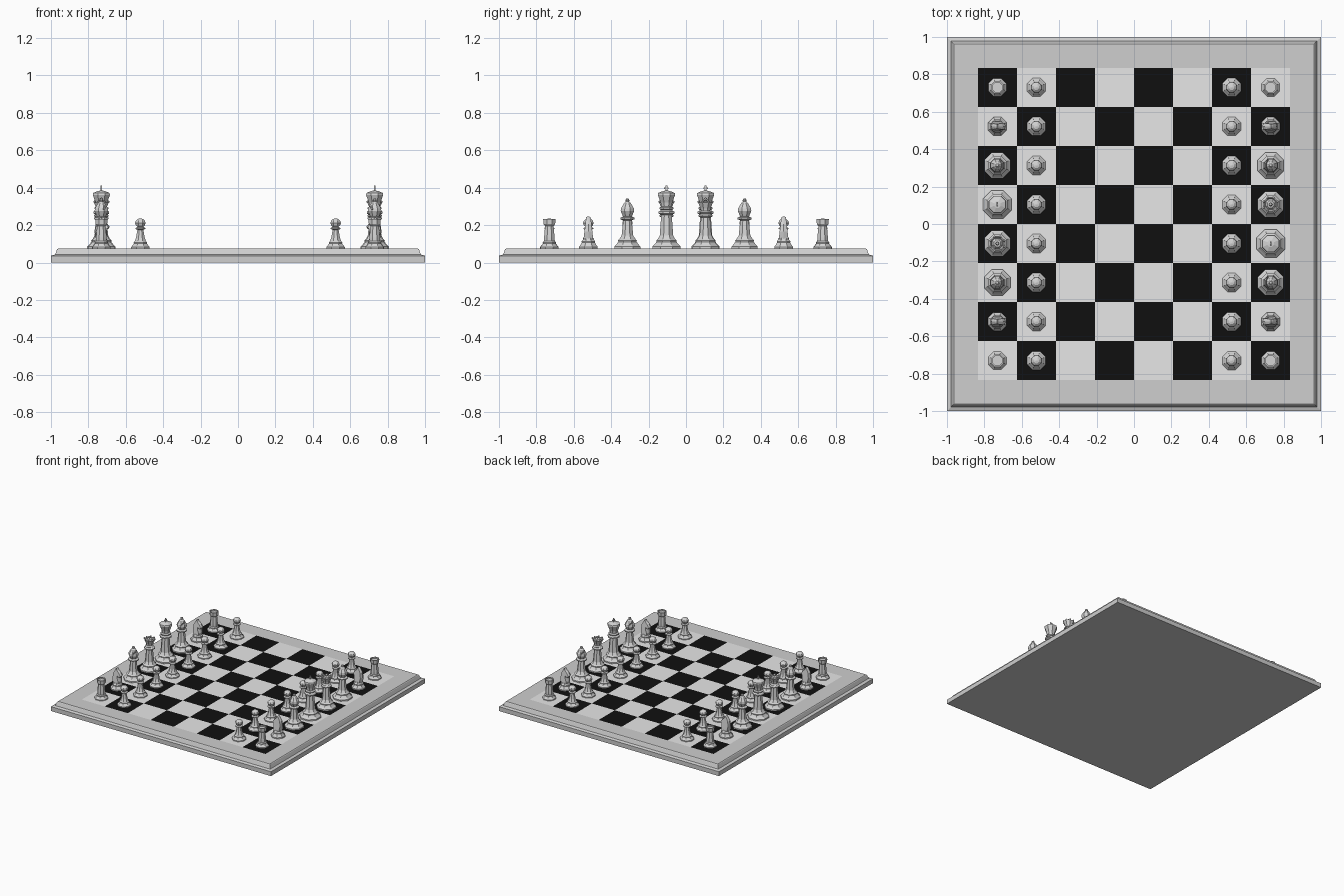
import bpy, bmesh, math
from mathutils import Matrix, Vector

if "Cube" in bpy.data.objects:
    bpy.data.objects.remove(bpy.data.objects["Cube"])

def mat(name, v):
    m = bpy.data.materials.new(name)
    m.diffuse_color = (v, v, v, 1)
    m.use_nodes = True
    m.node_tree.nodes["Principled BSDF"].inputs["Base Color"].default_value = m.diffuse_color
    return m

FRAME, LIGHT, DARK, PIECE = (mat("frame grey", 0.62), mat("light square", 0.8),
                             mat("dark square", 0.005), mat("piece grey", 0.66))
TOP, HALF, SQ = 0.075, 0.835, 0.835 / 4

def finish(bm, name, mats, fix=True):
    if fix:
        bmesh.ops.recalc_face_normals(bm, faces=bm.faces)
    me = bpy.data.meshes.new(name)
    bm.to_mesh(me)
    bm.free()
    for m in mats:
        me.materials.append(m)
    return me

def place(me, name, loc=(0, 0, 0), rot=0):
    ob = bpy.data.objects.new(name, me)
    ob.location = loc
    ob.rotation_euler.z = rot
    bpy.context.collection.objects.link(ob)
    return ob

def lathe(bm, prof, n=8):
    """Closed faceted turning with flat sides facing the axes; prof = (half width, z)."""
    k, rings = 1 / math.cos(math.pi / n), []
    for r, z in prof:
        if r == 0:
            rings.append([bm.verts.new((0, 0, z))])
        else:
            rings.append([bm.verts.new((r * k * math.cos((i + .5) * math.tau / n),
                                        r * k * math.sin((i + .5) * math.tau / n), z)) for i in range(n)])
    bm.faces.new(rings[0][::-1])
    for a, b in zip(rings, rings[1:]):
        for i in range(n):
            j = (i + 1) % n
            bm.faces.new((a[i], a[j], b[0]) if len(b) == 1 else (a[i], a[j], b[j], b[i]))
    if len(rings[-1]) > 1:
        bm.faces.new(rings[-1])

def box(bm, size, loc):
    bmesh.ops.create_cube(bm, size=1, matrix=Matrix.Translation(loc) @ Matrix.Diagonal((*size, 1)))

def ball(bm, r, loc):
    bmesh.ops.create_uvsphere(bm, u_segments=8, v_segments=6, radius=r, matrix=Matrix.Translation(loc))

# Board frame: moulded square rim, open in the middle for the squares
bm = bmesh.new()
lathe(bm, [(1, 0), (1, .036), (.978, .043), (.967, .071), (.962, TOP), (HALF, TOP)], 4)
bm.faces.ensure_lookup_table()
bm.faces.remove(bm.faces[-1])
place(finish(bm, "board_frame", [FRAME], False), "board_frame")

# Chequered field
bm = bmesh.new()
bmesh.ops.create_grid(bm, x_segments=8, y_segments=8, size=HALF, matrix=Matrix.Translation((0, 0, TOP)))
for f in bm.faces:
    c = f.calc_center_median()
    f.material_index = (math.floor(c.x / SQ) + math.floor(c.y / SQ)) % 2
place(finish(bm, "board_squares", [LIGHT, DARK], False), "board_squares")

def foot(w, s=1.0):
    """Stepped base shared by the pieces."""
    return [(w, TOP), (w, TOP + .010 * s), (w * .84, TOP + .022 * s), (w * .70, TOP + .036 * s),
            (w * .72, TOP + .043 * s), (w * .60, TOP + .052 * s)]

meshes = {}

# Pawn
bm = bmesh.new()
lathe(bm, foot(.05, .75) + [(.023, .135), (.016, .175), (.027, .18), (.027, .185), (.015, .19),
                            (.024, .199), (.028, .211), (.024, .224), (.014, .233), (0, .236)])
meshes["pawn"] = finish(bm, "pawn", [PIECE])

# Rook with sunken top
bm = bmesh.new()
lathe(bm, foot(.048, .75) + [(.028, .135), (.023, .195), (.031, .205), (.033, .232), (.026, .232), (.026, .222)])
meshes["rook"] = finish(bm, "rook", [PIECE])

# Knight: turned foot plus a horse head tapering upwards
bm = bmesh.new()
lathe(bm, foot(.05, .9) + [(.028, .130)])
head = [(-.028, .122), (-.037, .165), (-.031, .205), (-.014, .235), (-.002, .247), (.007, .231), (.030, .212),
        (.045, .190), (.036, .178), (.012, .188), (.013, .170), (.027, .142), (.027, .122)]
layers = []
for side in (-1, 0, 1):
    s = .82 if side else 1
    layers.append([bm.verts.new((x * s, side * (.026 - .014 * (z - .122) / .125), .18 + (z - .18) * (.94 if side else 1)))
                   for x, z in head])
for a, b in zip(layers, layers[1:]):
    for i in range(len(head)):
        j = (i + 1) % len(head)
        bm.faces.new((a[i], a[j], b[j], b[i]))
caps = [bm.faces.new(layers[0]), bm.faces.new(layers[2])]
bmesh.ops.triangulate(bm, faces=caps)
meshes["knight"] = finish(bm, "knight", [PIECE])

# Bishop with a slot cut in the mitre
bm = bmesh.new()
lathe(bm, foot(.07) + [(.031, .145), (.023, .225), (.038, .232), (.038, .240), (.023, .246), (.027, .254),
                       (.036, .275), (.034, .290), (.018, .318), (.009, .327), (.011, .333), (.007, .341), (0, .343)])
bishop = place(finish(bm, "bishop", [PIECE]), "bishop_blank")
bm = bmesh.new()
box(bm, (.008, .12, .05), (0, 0, 0))
cutter = place(finish(bm, "mitre_slot_cutter", [PIECE]), "mitre_slot_cutter", (.024, 0, .305))
cutter.rotation_euler.y = math.radians(30)
cutter.hide_render = True
mod = bishop.modifiers.new("slot", 'BOOLEAN')
mod.operation, mod.object, mod.solver = 'DIFFERENCE', cutter, 'EXACT'
dg = bpy.context.evaluated_depsgraph_get()
meshes["bishop"] = bpy.data.meshes.new_from_object(bishop.evaluated_get(dg))
for ob in (bishop, cutter):
    bpy.data.objects.remove(ob)

# Queen with beaded coronet
bm = bmesh.new()
lathe(bm, foot(.07) + [(.032, .145), (.024, .240), (.038, .246), (.038, .254), (.026, .261), (.033, .267), (.024, .275),
                       (.027, .290), (.040, .322), (.034, .322), (.028, .312), (.018, .326), (0, .330)])
for i in range(8):
    a = (i + .5) * math.tau / 8
    ball(bm, .007, (.039 * math.cos(a), .039 * math.sin(a), .325))
ball(bm, .010, (0, 0, .337))
meshes["queen"] = finish(bm, "queen", [PIECE])

# King with cross finial
bm = bmesh.new()
lathe(bm, foot(.076) + [(.036, .145), (.028, .255), (.042, .262), (.042, .272), (.029, .280), (.037, .287), (.037, .293),
                        (.028, .300), (.031, .320), (.046, .362), (.044, .372), (.018, .383), (0, .385)])
box(bm, (.009, .009, .034), (0, 0, .394))
box(bm, (.009, .024, .009), (0, 0, .397))
meshes["king"] = finish(bm, "king", [PIECE])

# Set out both sides; the far side is the near one turned half round
order = ["rook", "knight", "bishop", "queen", "king", "bishop", "knight", "rook"]
for side, s, rot in (("left", 1, 0), ("right", -1, math.pi)):
    for i, kind in enumerate(order):
        y = (i - 3.5) * SQ
        place(meshes[kind], f"{side}_{kind}_{i + 1}", (-3.5 * SQ * s, y * s, 0), rot)
        place(meshes["pawn"], f"{side}_pawn_{i + 1}", (-2.5 * SQ * s, y * s, 0), rot)
